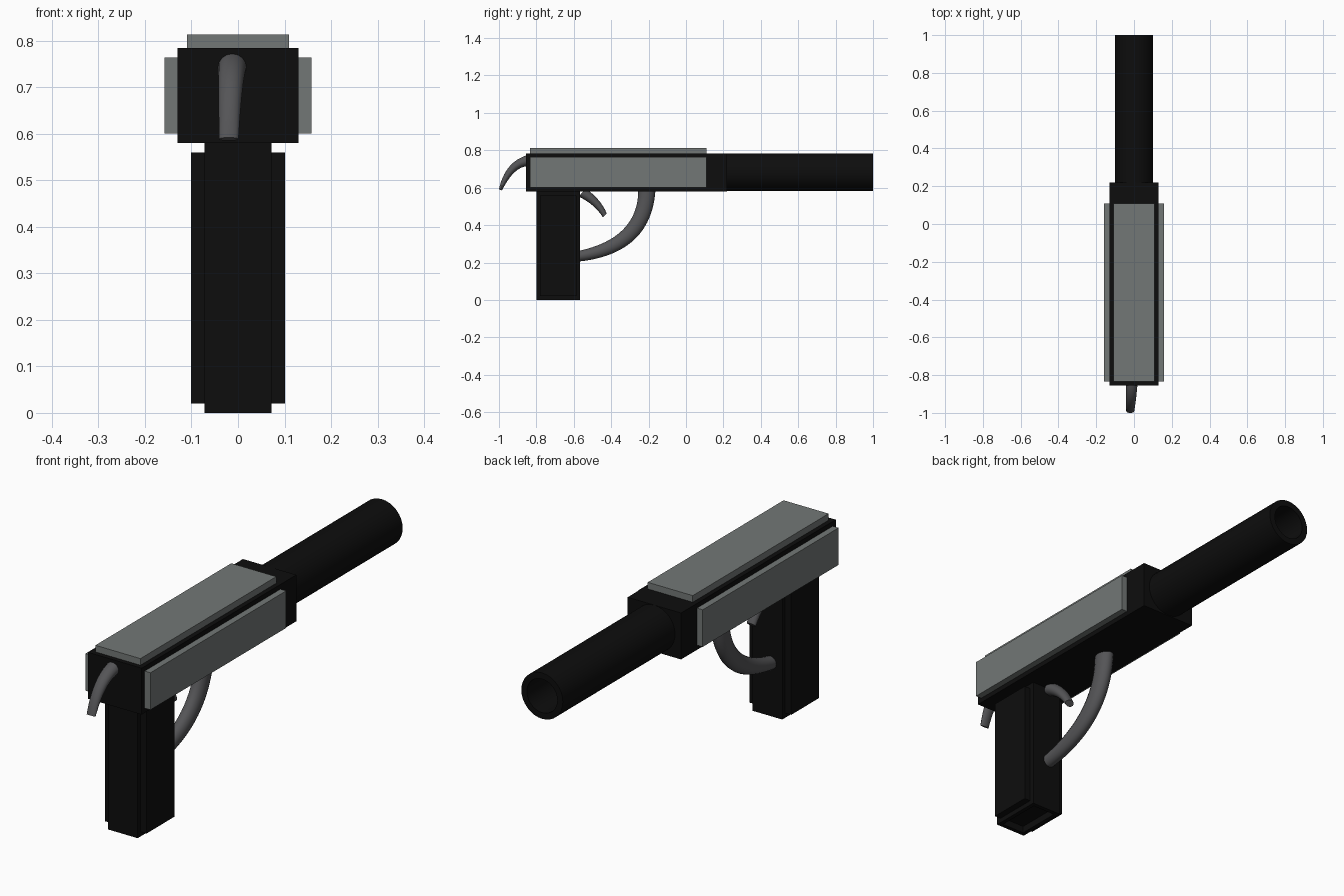
import bpy, bmesh, math
from mathutils import Vector, Matrix

if "Cube" in bpy.data.objects:
    bpy.data.objects.remove(bpy.data.objects["Cube"])


def material(name, v):
    m = bpy.data.materials.new(name)
    m.diffuse_color = (*v, 1)
    m.use_nodes = True
    m.node_tree.nodes["Principled BSDF"].inputs["Base Color"].default_value = m.diffuse_color
    return m


BLACK = material("black", (0.004, 0.004, 0.004))
PLATE = material("plate_grey", (0.17, 0.185, 0.18))
STEEL = material("dark_steel", (0.09, 0.09, 0.095))


def finish(name, bm, mats, smooth=False):
    bmesh.ops.recalc_face_normals(bm, faces=bm.faces)
    me = bpy.data.meshes.new(name)
    bm.to_mesh(me)
    bm.free()
    ob = bpy.data.objects.new(name, me)
    bpy.context.collection.objects.link(ob)
    for m in mats:
        me.materials.append(m)
    if smooth:
        bpy.ops.object.select_all(action='DESELECT')
        ob.select_set(True)
        bpy.context.view_layer.objects.active = ob
        bpy.ops.object.shade_smooth_by_angle(angle=math.radians(40))
    return ob


def box(lo, hi):
    bm = bmesh.new()
    lo, hi = Vector(lo), Vector(hi)
    bmesh.ops.create_cube(bm, size=1, matrix=Matrix.Translation((lo + hi) / 2)
                          @ Matrix.Diagonal((*(hi - lo), 1)))
    return bm


def facing(bm, d):
    bm.normal_update()
    return max(bm.faces, key=lambda f: (f.normal.dot(d), f.calc_center_median().dot(d), f.calc_area()))


def panel(bm, d, inset, depth, mat=0):
    """Inset the face pointing along d and raise (or sink) it."""
    d = Vector(d)
    f = facing(bm, d)
    bmesh.ops.inset_individual(bm, faces=[f], thickness=inset)
    out = bmesh.ops.extrude_discrete_faces(bm, faces=[f])
    f = out['faces'][0]
    bmesh.ops.translate(bm, verts=f.verts, vec=d * depth)
    f.material_index = mat
    for e in f.edges:
        for g in e.link_faces:
            g.material_index = mat


# Receiver: main block with raised plates, then the nose in front
bm = box((-0.13, -0.855, 0.58), (0.13, 0.13, 0.784))
panel(bm, (1, 0, 0), 0.029, 0.028, 1)
panel(bm, (-1, 0, 0), 0.029, 0.028, 1)
panel(bm, (0, 0, 1), 0.029, 0.029, 1)
nose = facing(bm, Vector((0, 1, 0)))
out = bmesh.ops.extrude_discrete_faces(bm, faces=[nose])
bmesh.ops.translate(bm, verts=out['faces'][0].verts, vec=(0, 0.09, 0))
finish("receiver", bm, [BLACK, PLATE])

# Grip: block with raised side panels and a recessed base
bm = box((-0.072, -0.80, 0), (0.072, -0.566, 0.58))
panel(bm, (1, 0, 0), 0.029, 0.029)
panel(bm, (-1, 0, 0), 0.029, 0.029)
panel(bm, (0, 0, -1), 0.025, -0.03)
finish("grip", bm, [BLACK])

# Barrel: profile (radius, y) spun round the bore axis
bm = bmesh.new()
N = 32
rings = []
for r, y in [(0.101, 0.22), (0.101, 1.0), (0.074, 1.0), (0.074, 0.25)]:
    rings.append([bm.verts.new((r * math.cos(2 * math.pi * i / N), y,
                                0.683 + r * math.sin(2 * math.pi * i / N))) for i in range(N)])
for a, b in zip(rings, rings[1:]):
    for i in range(N):
        bm.faces.new((a[i], a[(i + 1) % N], b[(i + 1) % N], b[i]))
bm.faces.new(rings[-1])
finish("barrel", bm, [BLACK], True)


def horn(name, path, w0, w1, x=-0.014, dx=0.0, steps=16, sides=16):
    """Curved tapered elliptical bar; path = 3 pairs of (outer yz, inner yz)."""
    bm = bmesh.new()
    prev = None
    for k in range(steps + 1):
        t = k / steps
        # quadratic through the three stations
        c = ((1 - t) * (1 - 2 * t), 4 * t * (1 - t), t * (2 * t - 1))
        o, n = [sum((Vector(path[j][s]) * c[j] for j in range(3)), Vector((0, 0)))
                for s in (0, 1)]
        mid, half = (o + n) / 2, (o - n) / 2
        w = w0 + (w1 - w0) * t
        ring = []
        for i in range(sides):
            a = 2 * math.pi * i / sides
            p = mid + half * math.cos(a)
            ring.append(bm.verts.new((x + dx * t + w * math.sin(a), p.x, p.y)))
        if prev:
            for i in range(sides):
                j = (i + 1) % sides
                bm.faces.new((prev[i], prev[j], ring[j], ring[i]))
        else:
            bm.faces.new(ring)
        prev = ring
    bm.faces.new(prev)
    finish(name, bm, [STEEL], True)


# Hammer, trigger and trigger guard
horn("hammer", [((-0.845, 0.775), (-0.845, 0.715)),
                ((-0.945, 0.712), (-0.917, 0.682)),
                ((-1.0, 0.592), (-0.984, 0.585))], 0.031, 0.021, -0.012, -0.008)
horn("trigger", [((-0.535, 0.595), (-0.575, 0.552)),
                 ((-0.466, 0.532), (-0.503, 0.508)),
                 ((-0.424, 0.462), (-0.444, 0.442))], 0.031, 0.021)
horn("trigger_guard", [((-0.163, 0.59), (-0.255, 0.59)),
                       ((-0.277, 0.322), (-0.335, 0.378)),
                       ((-0.575, 0.205), (-0.575, 0.262))], 0.034, 0.029, steps=24)
